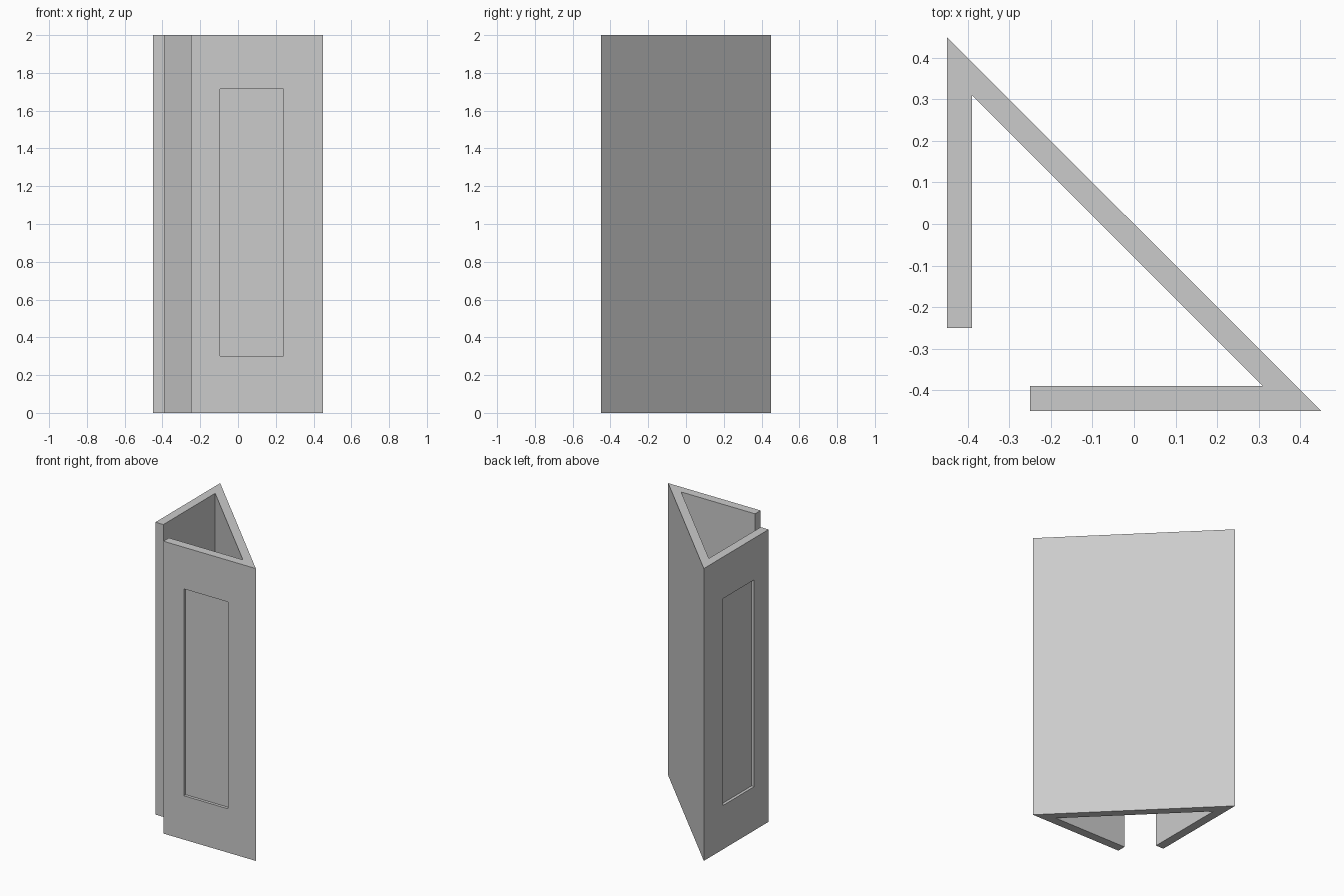
import bpy
import bmesh
from mathutils import Matrix

cube = bpy.data.objects.get("Cube")
if cube:
    bpy.data.objects.remove(cube, do_unlink=True)

HALF = 0.45      # half of the plan width
WALL = 0.06      # side wall thickness
INNER = 0.31     # inner corner distance
HEIGHT = 2.0
RECESS = 0.02

grey = bpy.data.materials.new("plain_grey")
grey.use_nodes = True
colour = (0.6, 0.6, 0.6, 1)
grey.diffuse_color = colour
grey.node_tree.nodes["Principled BSDF"].inputs["Base Color"].default_value = colour


def prism(name, outline, z0, z1):
    """Extrude a plan outline between two heights."""
    bm = bmesh.new()
    base = bm.faces.new([bm.verts.new((x, y, z0)) for x, y in outline])
    top = bmesh.ops.extrude_face_region(bm, geom=[base])["geom"]
    verts = [v for v in top if isinstance(v, bmesh.types.BMVert)]
    bmesh.ops.translate(bm, verts=verts, vec=(0, 0, z1 - z0))
    bmesh.ops.recalc_face_normals(bm, faces=bm.faces)
    mesh = bpy.data.meshes.new(name)
    bm.to_mesh(mesh)
    bm.free()
    mesh.materials.append(grey)
    obj = bpy.data.objects.new(name, mesh)
    bpy.context.collection.objects.link(obj)
    return obj


# Triangular shell, open at the front-right corner: one half, then its mirror
half = [(-0.25, -HALF), (HALF, -HALF)]
inner_half = [(INNER, WALL - HALF), (-0.25, WALL - HALF)]
swap = lambda points: [(y, x) for x, y in reversed(points)]
outline = half + swap(half) + swap(inner_half) + inner_half
shell = prism("triangular_shell", outline, 0, HEIGHT)

# Shallow panel recess in both side walls
x0, x1 = -0.095, 0.24
y0, y1 = -HALF - 0.1, -HALF + RECESS
panel = [(x0, y0), (x1, y0), (x1, y1), (x0, y1)]
for name, plan in (("front_panel_cutter", panel), ("side_panel_cutter", swap(panel))):
    cutter = prism(name, plan, 0.3, 1.715)
    cutter.hide_render = True
    cutter.hide_viewport = True
    cutter.display_type = 'WIRE'
    cut = shell.modifiers.new(name, 'BOOLEAN')
    cut.operation = 'DIFFERENCE'
    cut.solver = 'EXACT'
    cut.object = cutter
